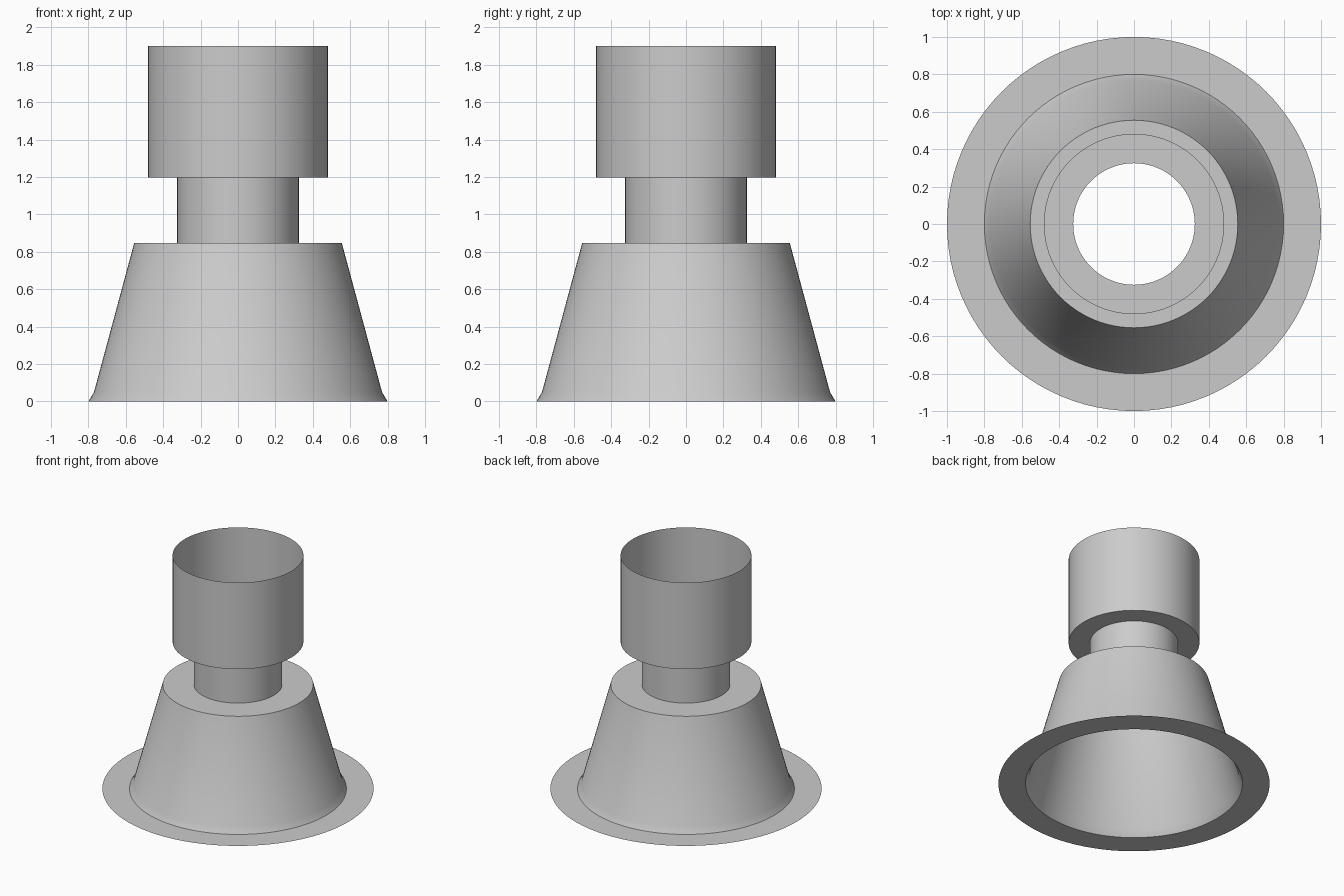
import bpy
import bmesh
from math import cos, sin, tau, radians

SEGMENTS = 96

cube = bpy.data.objects.get("Cube")
if cube:
    bpy.data.objects.remove(cube, do_unlink=True)

# Single plain grey
grey = bpy.data.materials.new("plain_grey")
grey.use_nodes = True
grey.diffuse_color = (0.6, 0.6, 0.6, 1)
grey.node_tree.nodes["Principled BSDF"].inputs["Base Color"].default_value = (0.6, 0.6, 0.6, 1)


def lathe(name, profile):
    """Revolve an open (radius, height) profile around z as a thin sheet."""
    bm = bmesh.new()
    rings = []
    for r, z in profile:
        angles = [tau * j / SEGMENTS for j in range(SEGMENTS)]
        rings.append([bm.verts.new((r * cos(a), r * sin(a), z)) for a in angles])
    for low, high in zip(rings, rings[1:]):
        for j in range(SEGMENTS):
            k = (j + 1) % SEGMENTS
            bm.faces.new((low[j], low[k], high[k], high[j]))
    mesh = bpy.data.meshes.new(name)
    bm.to_mesh(mesh)
    bm.free()
    mesh.materials.append(grey)
    obj = bpy.data.objects.new(name, mesh)
    bpy.context.collection.objects.link(obj)
    bpy.ops.object.select_all(action="DESELECT")
    obj.select_set(True)
    bpy.context.view_layer.objects.active = obj
    bpy.ops.object.shade_smooth_by_angle(angle=radians(30))
    return obj


# Flat flange on the ground
lathe("base_flange", [(1, 0), (0.8, 0)])
# Tapered body with a flared foot and flat shoulder
lathe("tapered_body", [(0.8, 0), (0.77, 0.05), (0.555, 0.847), (0.325, 0.847)])
# Narrow open neck
lathe("neck", [(0.325, 0.847), (0.325, 1.196)])
# Open collar with a ring-shaped floor
lathe("top_collar", [(0.325, 1.196), (0.482, 1.196), (0.482, 1.9)])
